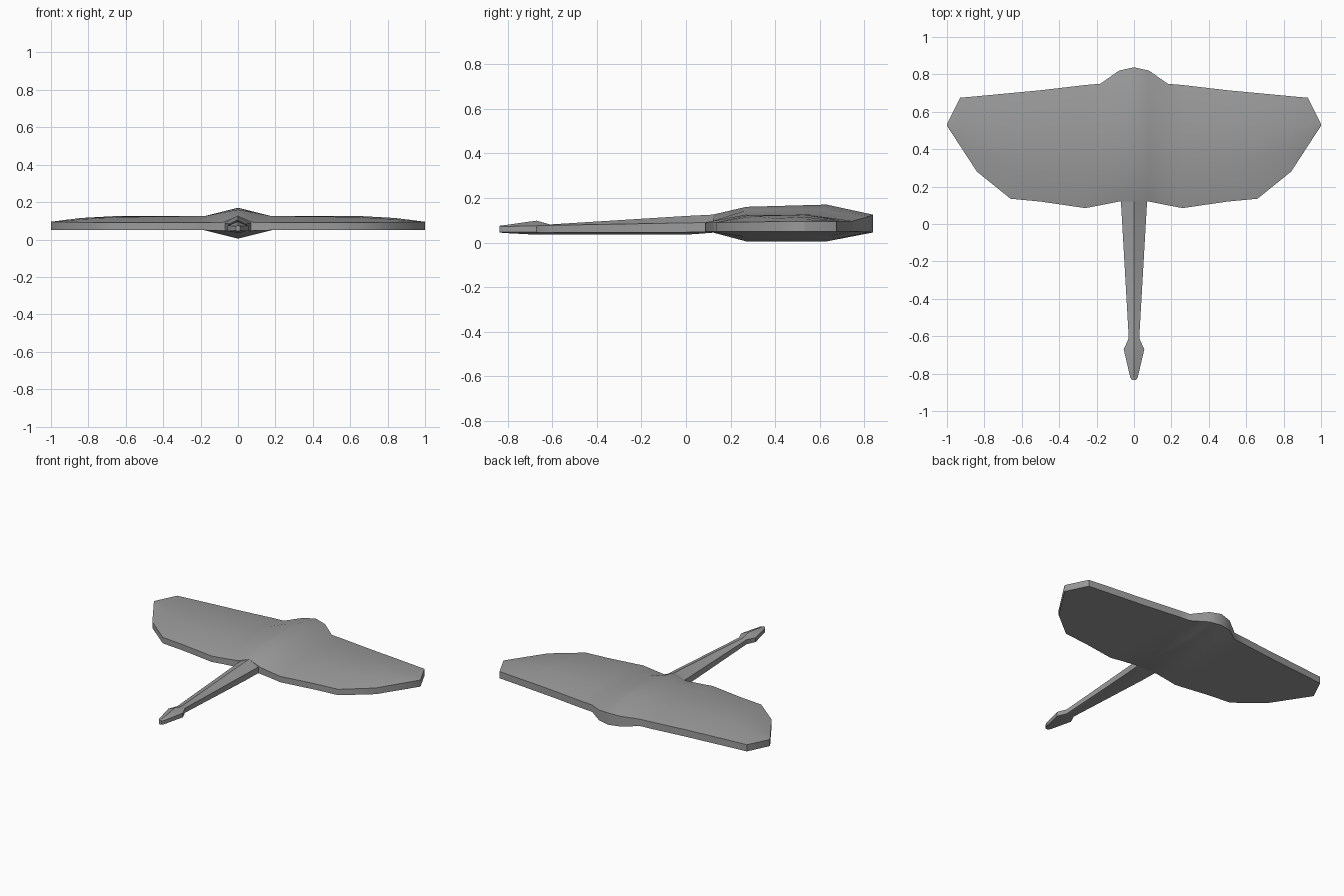
import bpy, bmesh

if "Cube" in bpy.data.objects:
    bpy.data.objects.remove(bpy.data.objects["Cube"])

grey = bpy.data.materials.new("plain grey")
grey.diffuse_color = (0.33, 0.33, 0.33, 1)
grey.use_nodes = True
grey.node_tree.nodes["Principled BSDF"].inputs["Base Color"].default_value = grey.diffuse_color


def loft(name, rings, angle):
    """Skin closed rings of points in order and cap both ends."""
    bm = bmesh.new()
    loops = [[bm.verts.new(p) for p in ring] for ring in rings]
    n = len(loops[0])
    for a, b in zip(loops, loops[1:]):
        for i in range(n):
            j = (i + 1) % n
            bm.faces.new((a[i], a[j], b[j], b[i]))
    bm.faces.new(loops[0])
    bm.faces.new(loops[-1])
    bmesh.ops.remove_doubles(bm, verts=bm.verts, dist=0.0005)
    bmesh.ops.recalc_face_normals(bm, faces=bm.faces)
    mesh = bpy.data.meshes.new(name)
    bm.to_mesh(mesh)
    bm.free()
    mesh.materials.append(grey)
    obj = bpy.data.objects.new(name, mesh)
    bpy.context.collection.objects.link(obj)
    bpy.ops.object.select_all(action='DESELECT')
    bpy.context.view_layer.objects.active = obj
    obj.select_set(True)
    bpy.ops.object.shade_smooth_by_angle(angle=angle)
    return obj


# Wing sections: x, (y, z) of leading edge, front crest, rear crest,
# trailing edge, then underside z at the edges and at the crest
sections = [
    (0.00, (.838, .125), (.63, .17), (.27, .16), (.12, .125), .045, .005),
    (0.08, (.82, .117), (.62, .15), (.27, .145), (.12, .092), .047, .025),
    (0.18, (.75, .097), (.57, .125), (.27, .125), (.10, .09), .05, .05),
    (0.26, (.743, .097), (.56, .125), (.27, .125), (.085, .09), .05, .05),
    (0.50, (.715, .097), (.54, .125), (.28, .122), (.12, .09), .05, .05),
    (0.66, (.70, .097), (.53, .125), (.31, .119), (.135, .09), .05, .05),
    (0.84, (.683, .096), (.53, .115), (.40, .108), (.28, .092), .05, .05),
    (0.93, (.675, .095), (.53, .104), (.46, .10), (.418, .094), .05, .05),
    (1.00, (.533, .095), (.53, .095), (.528, .095), (.525, .095), .05, .05),
]


def wing_ring(section, side):
    x, lead, front, rear, trail, edge, keel = section
    top = [(side * x, y, z) for y, z in (lead, front, rear, trail)]
    low = [(side * x, p[0], z) for p, z in
           ((trail, edge), (rear, keel), (front, keel), (lead, edge))]
    return top + low


# Wings and body in one span from tip to tip
loft("wing_body",
     [wing_ring(s, -1) for s in sections[:0:-1]]
     + [wing_ring(s, 1) for s in sections], 0.6)

# Tail stations: y, half width, ridge z, edge z, lower edge z, keel z
tail = [
    (-.835, .010, .075, .072, .047, .045),
    (-.820, .020, .077, .072, .047, .043),
    (-.670, .055, .098, .075, .046, .035),
    (-.610, .028, .081, .077, .046, .035),
    (0.00, .063, .119, .088, .046, .035),
    (0.12, .070, .125, .090, .049, .044),
    (0.18, .070, .130, .090, .055, .050),
]
loft("tail",
     [[(0, y, r), (w, y, e), (w, y, b), (0, y, k), (-w, y, b), (-w, y, e)]
      for y, w, r, e, b, k in tail], 0.5)
